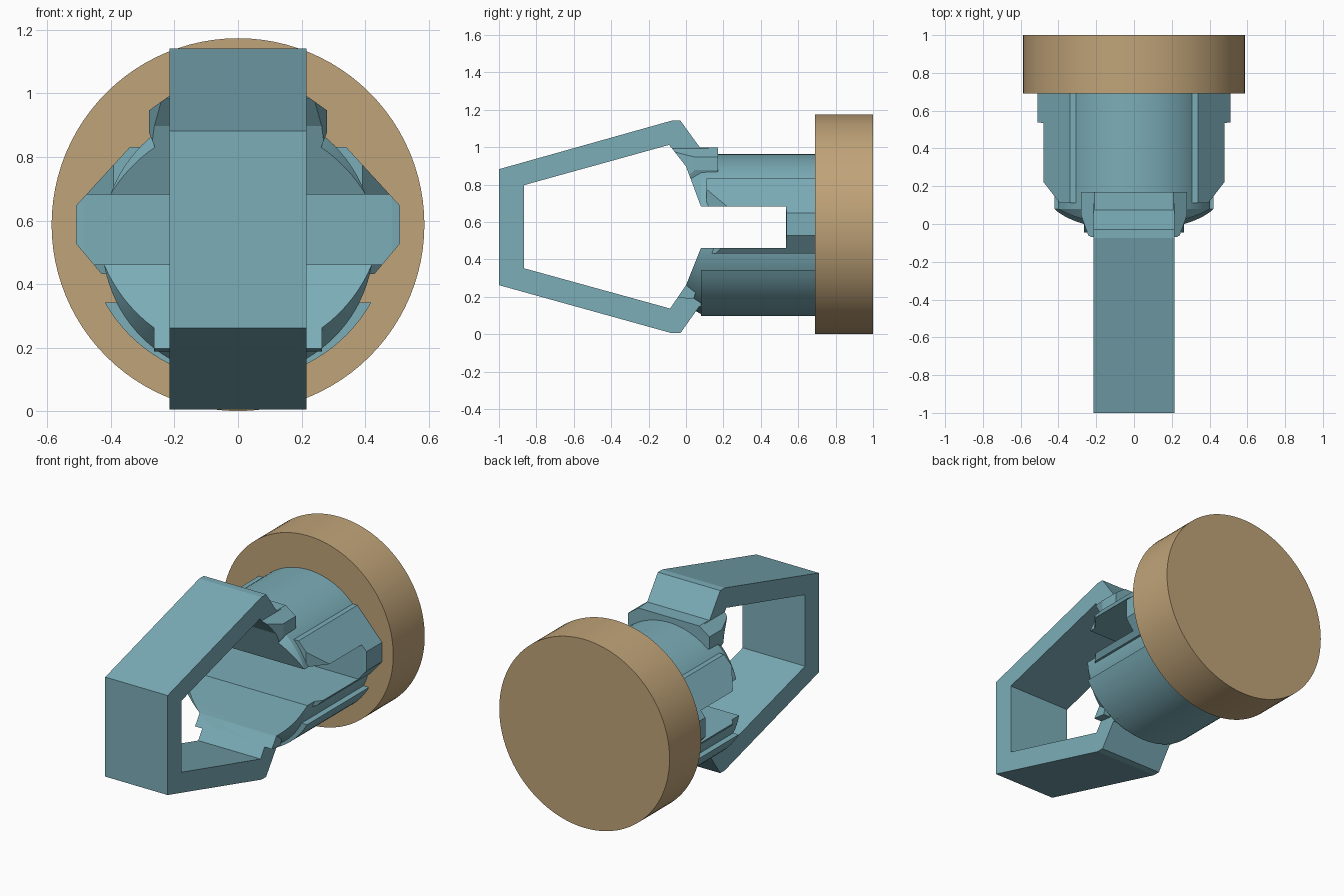
import bpy, bmesh, math
from mathutils import Vector

if "Cube" in bpy.data.objects:
    bpy.data.objects.remove(bpy.data.objects["Cube"])


def material(name, rgb):
    m = bpy.data.materials.new(name)
    m.diffuse_color = (*rgb, 1)
    m.use_nodes = True
    m.node_tree.nodes["Principled BSDF"].inputs["Base Color"].default_value = m.diffuse_color
    return m


TEAL = material("teal", (0.20, 0.42, 0.48))
TAN = material("tan", (0.53, 0.37, 0.19))


def link(name, bm, mat):
    bmesh.ops.recalc_face_normals(bm, faces=bm.faces)
    me = bpy.data.meshes.new(name)
    bm.to_mesh(me)
    bm.free()
    ob = bpy.data.objects.new(name, me)
    bpy.context.collection.objects.link(ob)
    me.materials.append(mat)
    return ob


def prism(name, pts, axis, lo, hi, mat=TEAL):
    """Extrude a 2D outline along x (y,z points), y (x,z points) or z (x,y points)."""
    def at(p, d):
        return {"x": (d, *p), "y": (p[0], d, p[1]), "z": (*p, d)}[axis]
    bm = bmesh.new()
    face = bm.faces.new([bm.verts.new(at(p, lo)) for p in pts])
    ext = bmesh.ops.extrude_face_region(bm, geom=[face])["geom"]
    shift = Vector(at((0, 0), hi - lo))
    bmesh.ops.translate(bm, vec=shift, verts=[v for v in ext if isinstance(v, bmesh.types.BMVert)])
    return link(name, bm, mat)


def lathe(name, rings, cz, mat, n=96):
    """Solid of revolution about the y axis from (y, radius) rings."""
    bm = bmesh.new()
    loops = [[bm.verts.new((r * math.cos(2 * math.pi * i / n), y,
                            cz + r * math.sin(2 * math.pi * i / n))) for i in range(n)]
             for y, r in rings]
    for a, b in zip(loops, loops[1:]):
        for i in range(n):
            j = (i + 1) % n
            bm.faces.new((a[i], a[j], b[j], b[i]))
    bm.faces.new(loops[0])
    bm.faces.new(loops[-1])
    return link(name, bm, mat)


def boolean(ob, other, op):
    mod = ob.modifiers.new("cut", "BOOLEAN")
    mod.operation, mod.object, mod.solver = op, other, "EXACT"
    bpy.context.view_layer.update()
    dg = bpy.context.evaluated_depsgraph_get()
    me = bpy.data.meshes.new_from_object(ob.evaluated_get(dg))
    ob.modifiers.clear()
    ob.data = me


def discard(ob):
    bpy.data.objects.remove(ob)


def smooth(ob):
    bpy.ops.object.select_all(action="DESELECT")
    ob.select_set(True)
    bpy.context.view_layer.objects.active = ob
    bpy.ops.object.shade_smooth_by_angle(angle=math.radians(25))


def both_sides(pts):
    return pts + [(-x, z) for x, z in reversed(pts)]


# Window through the loop and the jaw slot
window = prism("window_cutter", [
    (0.535, 0.685), (0.08, 0.685), (0, 0.9), (-0.09, 1.015), (-0.865, 0.8),
    (-0.865, 0.355), (-0.085, 0.14), (0, 0.265), (0.08, 0.465), (0.535, 0.465)], "x", -1, 1)

# Large round end disc
disc = lathe("end_disc", [(0.69, 0.587), (1.0, 0.587)], 0.59, TAN)
smooth(disc)

# Barrel with tapered nose
barrel = lathe("barrel", [(-0.05, 0.35), (0.08, 0.428), (0.7, 0.428)], 0.538, TEAL)

# Thicker lower shell, cut off flat on top
a0 = math.asin((0.582 - 0.345) / 0.482)
arc = [math.pi + a0 + (math.pi - 2 * a0) * i / 32 for i in range(33)]
shell = prism("lower_shell", [(0.482 * math.cos(a), 0.582 + 0.482 * math.sin(a)) for a in arc],
              "y", 0.08, 0.7)

# Side ribs with chamfered front
ribs = prism("side_ribs", both_sides([(0.34, 0.835), (0.51, 0.65), (0.51, 0.53), (0.43, 0.435),
                                      (0.34, 0.435)]), "y", 0.11, 0.7)
trim = prism("trim", both_sides([(0.385, 0.10), (0.485, 0.23), (0.485, 0.535), (0.52, 0.54),
                                 (0.52, 0.72)]), "z", 0, 1.2)
boolean(ribs, trim, "INTERSECT")
discard(trim)

# Upper collar under the loop
collar = prism("upper_collar", both_sides([(0.245, 0.79), (0.28, 0.88), (0.28, 0.95), (0.21, 1.0)]),
               "y", -0.07, 0.17)
for pts, axis in (([(-0.09, 1.02), (0.18, 1.02), (0.18, 0.872), (0.09, 0.868), (0.03, 0.78)], "x"),
                  (both_sides([(0.235, -0.08), (0.285, 0.06), (0.285, 0.2)]), "z")):
    trim = prism("trim", pts, axis, -2, 2)
    boolean(collar, trim, "INTERSECT")
    discard(trim)

# Lower lugs beside the loop
lugs = prism("lower_lugs", [(0.0, 0.275), (-0.05, 0.2), (0.04, 0.19), (0.06, 0.25)],
             "x", -0.265, 0.265)

# Hanging loop
loop = prism("loop", [
    (-1, 0.265), (-1, 0.885), (-0.075, 1.145), (-0.03, 1.145), (0.075, 1.0), (0.15, 0.995),
    (0.15, 0.15), (0.07, 0.15), (-0.03, 0.008), (-0.075, 0.008)], "x", -0.215, 0.215)

for part in (barrel, ribs, collar, lugs, loop):
    boolean(part, window, "DIFFERENCE")
for part in (barrel, shell):
    smooth(part)
discard(window)

# Rest the model on the floor
low = min((o.matrix_world @ v.co).z for o in bpy.context.collection.objects for v in o.data.vertices)
for o in bpy.context.collection.objects:
    o.location.z -= low
